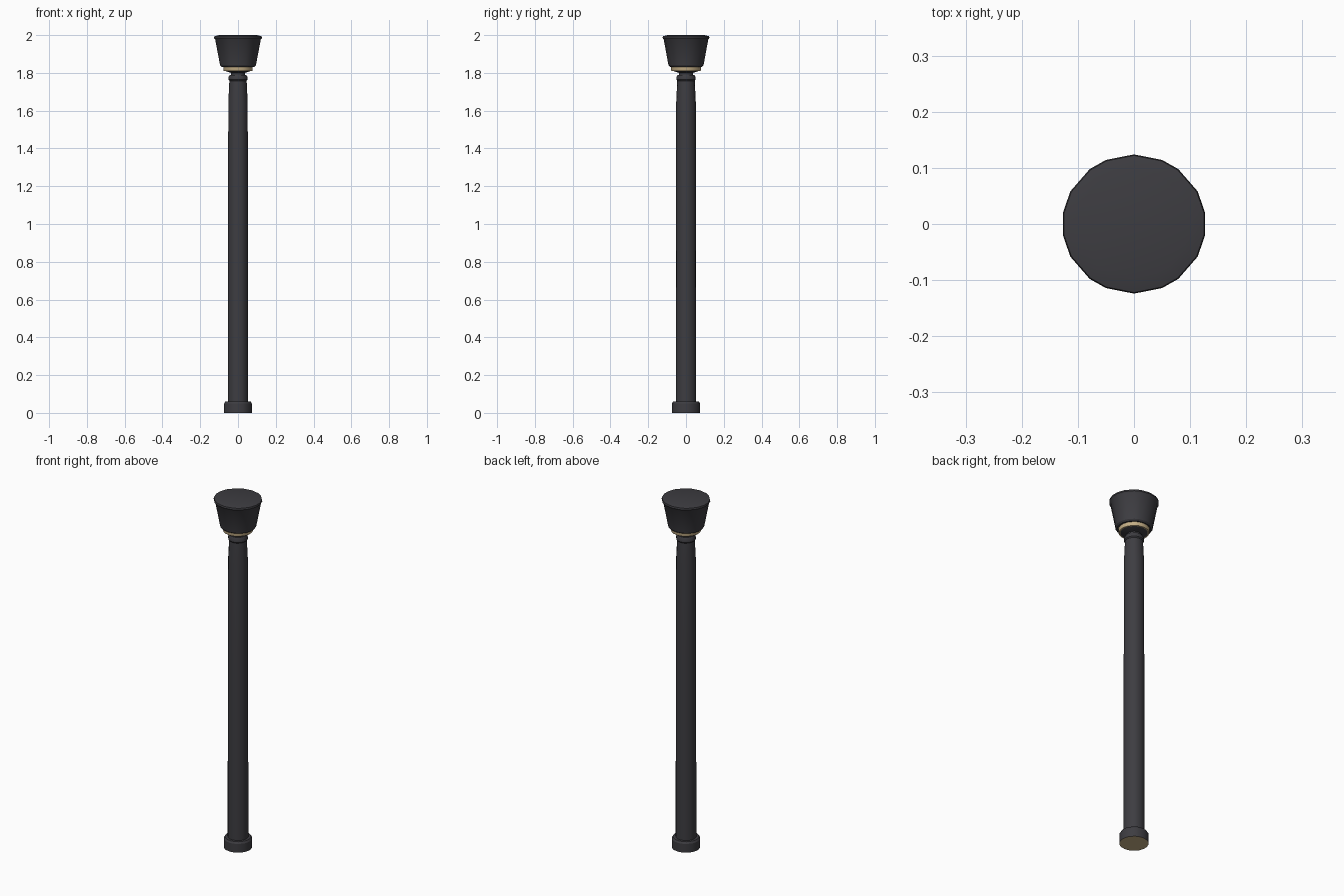
import bpy, bmesh, math

cube = bpy.data.objects.get("Cube")
if cube:
    bpy.data.objects.remove(cube, do_unlink=True)


def make_material(name, rgb):
    mat = bpy.data.materials.new(name)
    mat.use_nodes = True
    mat.diffuse_color = (*rgb, 1)
    mat.node_tree.nodes["Principled BSDF"].inputs["Base Color"].default_value = (*rgb, 1)
    return mat


dark = make_material("charcoal", (0.047, 0.046, 0.053))
tan = make_material("tan", (0.56, 0.43, 0.24))

# Slightly uneven eighteen-sided section, mirrored from one quarter
quarter = [9, 28, 52, 67]
half = quarter + [90] + [180 - a for a in reversed(quarter)]
angles = [math.radians(a) for a in half + [a + 180 for a in half]]


def lathe(name, profile, mat, squash=1.0, bottom_mat=None):
    """Closed turned part from (radius, height) pairs, listed bottom to top."""
    bm = bmesh.new()
    rings = [[bm.verts.new((r * math.cos(a), r * squash * math.sin(a), z)) for a in angles]
             for r, z in profile]
    n = len(angles)
    for low, high in zip(rings, rings[1:]):
        for i in range(n):
            j = (i + 1) % n
            bm.faces.new((low[i], low[j], high[j], high[i]))
    bm.faces.new(rings[-1])
    base = bm.faces.new(rings[0][::-1])
    mesh = bpy.data.meshes.new(name)
    mesh.materials.append(mat)
    if bottom_mat:
        mesh.materials.append(bottom_mat)
        base.material_index = 1
    bm.to_mesh(mesh)
    bm.free()
    obj = bpy.data.objects.new(name, mesh)
    bpy.context.collection.objects.link(obj)
    bpy.ops.object.select_all(action="DESELECT")
    obj.select_set(True)
    bpy.context.view_layer.objects.active = obj
    bpy.ops.object.shade_smooth_by_angle(angle=math.radians(30))
    return obj


# Foot with a tan underside
lathe("foot", [(0.074, 0), (0.074, 0.05), (0.068, 0.06), (0.05, 0.06)], dark, bottom_mat=tan)

# Long shaft, tapering a little below the collar
lathe("shaft", [(0.054, 0.055), (0.053, 1.06), (0.052, 1.64), (0.046, 1.765)], dark)

# Rounded collar and the thin neck above it
lathe("collar", [(0.044, 1.755), (0.051, 1.764), (0.051, 1.777), (0.044, 1.79)], dark)
lathe("neck", [(0.037, 1.78), (0.037, 1.803)], dark)

# Flared head: underside, tan band and cup
lathe("head_underside", [(0.037, 1.8), (0.073, 1.812)], dark)
lathe("band", [(0.077, 1.811), (0.079, 1.816), (0.079, 1.838)], tan)
lathe("cup", [(0.088, 1.832), (0.096, 1.84), (0.122, 1.976), (0.1285, 1.985),
              (0.1265, 1.994), (0.1, 2.0)], dark, squash=0.965)
